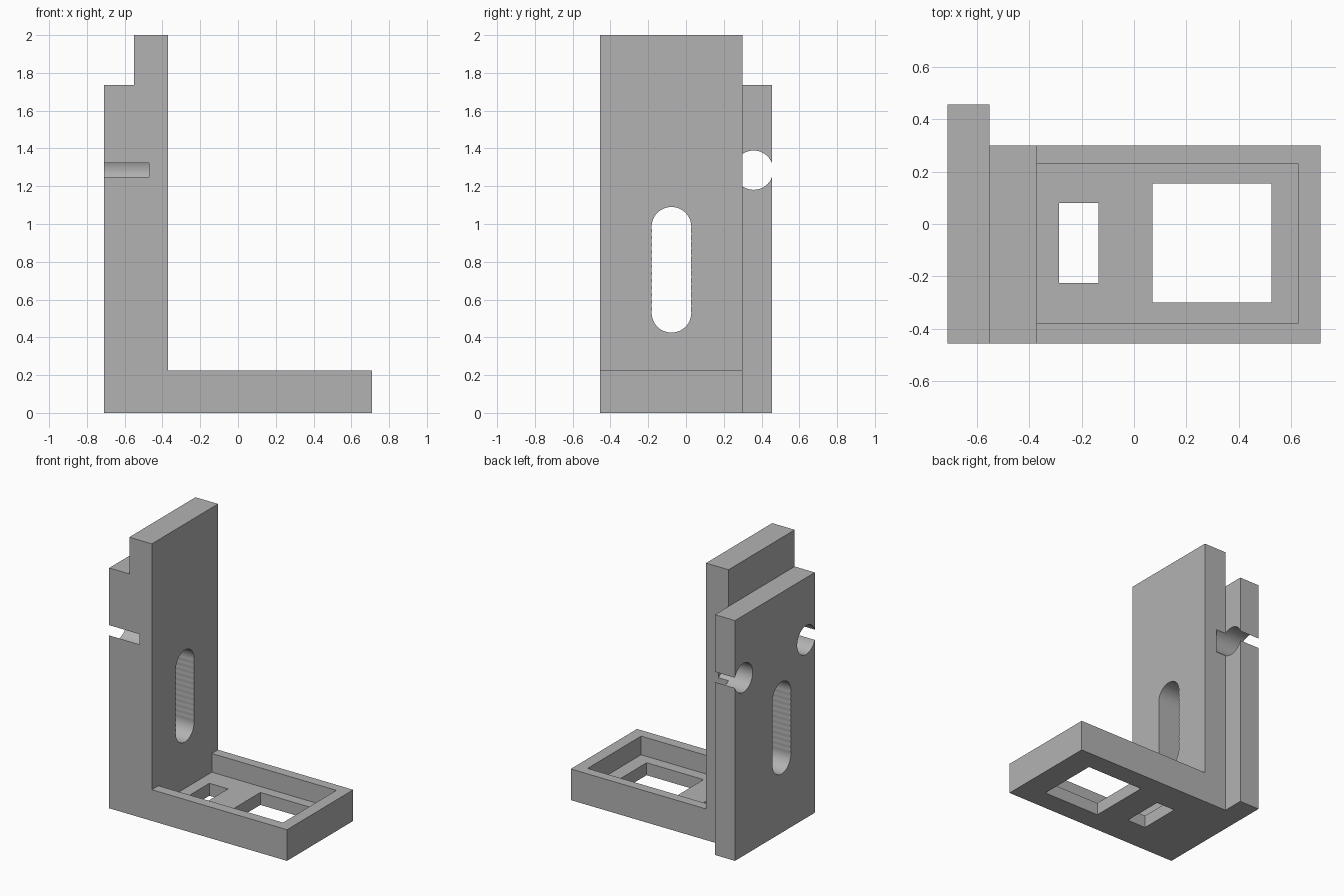
import bpy
import bmesh
import math

cube = bpy.data.objects.get("Cube")
if cube:
    bpy.data.objects.remove(cube, do_unlink=True)

grey = bpy.data.materials.new("plain grey")
grey.use_nodes = True
colour = (0.45, 0.45, 0.45, 1)
grey.diffuse_color = colour
grey.node_tree.nodes["Principled BSDF"].inputs["Base Color"].default_value = colour


def prism(name, outline, x0, x1, axis="x"):
    """Extrude an outline along x (points are y, z) or y (points are x, z)."""
    def place(p, t):
        return (t, p[0], p[1]) if axis == "x" else (p[0], t, p[1])
    bm = bmesh.new()
    near = [bm.verts.new(place(p, x0)) for p in outline]
    far = [bm.verts.new(place(p, x1)) for p in outline]
    bm.faces.new(near)
    bm.faces.new(far[::-1])
    n = len(outline)
    for i in range(n):
        j = (i + 1) % n
        bm.faces.new((near[j], near[i], far[i], far[j]))
    bmesh.ops.recalc_face_normals(bm, faces=bm.faces)
    mesh = bpy.data.meshes.new(name)
    bm.to_mesh(mesh)
    bm.free()
    obj = bpy.data.objects.new(name, mesh)
    bpy.context.collection.objects.link(obj)
    mesh.materials.append(grey)
    return obj


def box(name, x0, x1, y0, y1, z0, z1):
    return prism(name, [(y0, z0), (y1, z0), (y1, z1), (y0, z1)], x0, x1)


def arc(y, z, r, start, end, steps):
    angles = [math.radians(start + (end - start) * i / steps) for i in range(steps + 1)]
    return [(y + r * math.cos(a), z + r * math.sin(a)) for a in angles]


def combine(target, tool, operation):
    mod = target.modifiers.new(operation.lower(), "BOOLEAN")
    mod.operation = operation
    mod.solver = "EXACT"
    mod.object = tool
    bpy.context.view_layer.objects.active = target
    bpy.ops.object.modifier_apply(modifier=mod.name)
    bpy.data.objects.remove(tool, do_unlink=True)


# L-shaped body with a stepped back, plus the flange behind it
FRONT, BACK = -0.455, 0.30
profile = [(-0.71, 0), (0.71, 0), (0.71, 0.225), (-0.37, 0.225),
           (-0.37, 2), (-0.55, 2), (-0.55, 1.735), (-0.71, 1.735)]
bracket = prism("angle_bracket", profile, FRONT, BACK, "y")
combine(bracket, box("side_flange", -0.71, -0.55, 0.2, 0.455, 0, 1.735), "UNION")

# Shallow tray and two windows in the foot
FLOOR = 0.09
combine(bracket, box("tray_cutter", -0.37, 0.625, -0.38, 0.23, FLOOR, 0.4), "DIFFERENCE")
combine(bracket, box("small_window_cutter", -0.285, -0.135, -0.225, 0.08, -0.1, 0.2), "DIFFERENCE")
combine(bracket, box("large_window_cutter", 0.07, 0.525, -0.30, 0.155, -0.1, 0.2), "DIFFERENCE")

# Long slot drilled as a row of overlapping holes, so its sides ripple
SLOT_Y, LOW, HIGH, R, HOLES = -0.077, 0.53, 0.985, 0.105, 12
pitch = (HIGH - LOW) / HOLES
ripple = []
for i in range(1, HOLES * 4):
    d = (i / 4 - round(i / 4)) * pitch
    ripple.append((math.sqrt(R * R - d * d), LOW + i * pitch / 4))
slot = arc(SLOT_Y, LOW, R, 180, 360, 24)
slot += [(SLOT_Y + w, z) for w, z in ripple]
slot += arc(SLOT_Y, HIGH, R, 0, 180, 24)
slot += [(SLOT_Y - w, z) for w, z in reversed(ripple)]
combine(bracket, prism("slot_cutter", slot, -1, 0), "DIFFERENCE")

# Blind round holes that break out through the two side edges
for side in (-1, 1):
    ring = arc(side * 0.358, 1.285, 0.104, 0, 360, 48)[:-1]
    combine(bracket, prism("edge_hole_cutter", ring, -1, -0.47), "DIFFERENCE")

# Smooth the curved walls and keep the corners sharp
bpy.ops.object.select_all(action="DESELECT")
bracket.select_set(True)
bpy.context.view_layer.objects.active = bracket
bpy.ops.object.shade_smooth_by_angle(angle=math.radians(30))
